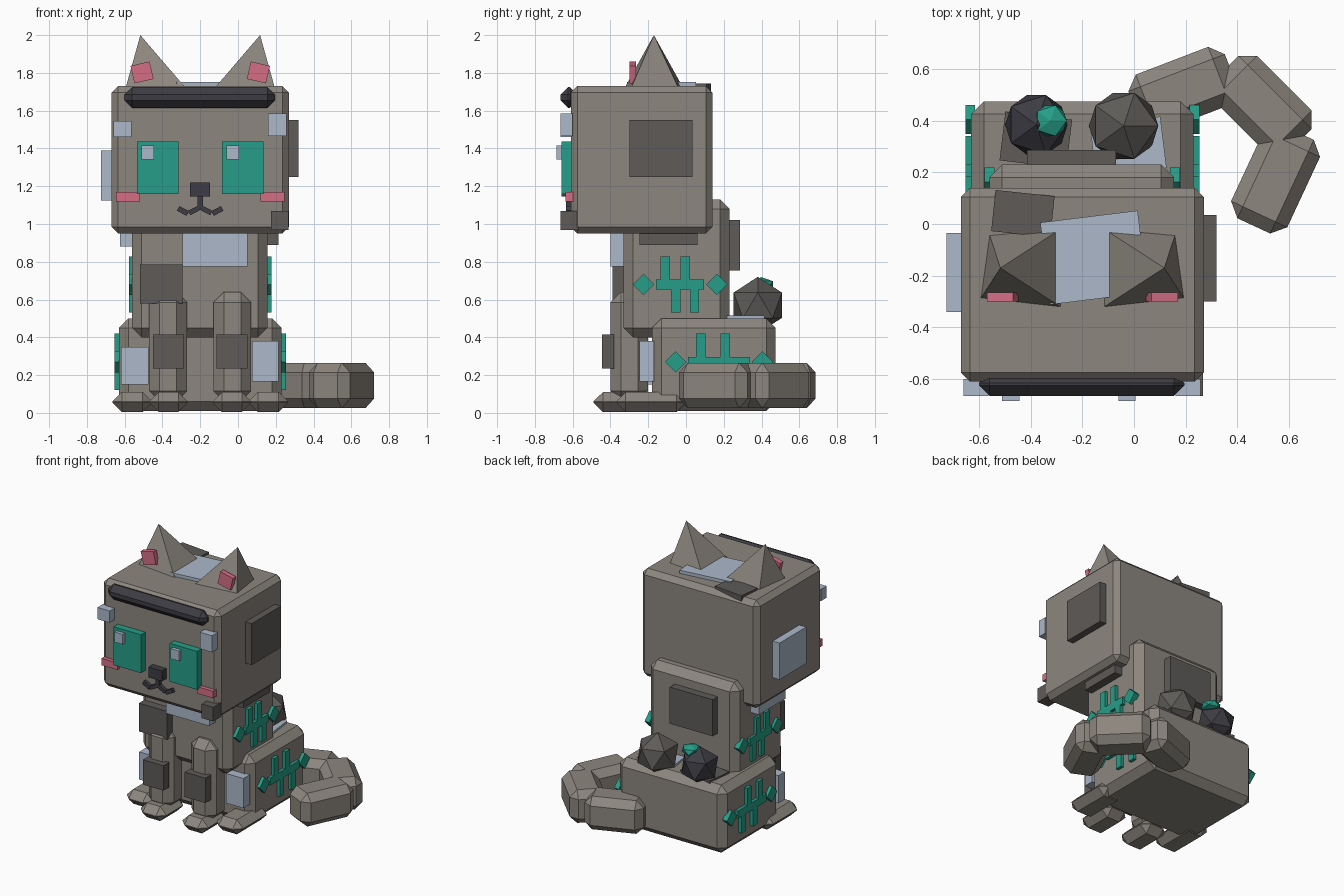
import bpy, bmesh, math
from mathutils import Matrix, Vector

if "Cube" in bpy.data.objects:
    bpy.data.objects.remove(bpy.data.objects["Cube"])

def material(name, r, g, b):
    m = bpy.data.materials.new(name)
    lin = [((c / 255 + 0.055) / 1.055) ** 2.4 for c in (r, g, b)]
    m.diffuse_color = (*lin, 1)
    m.use_nodes = True
    m.node_tree.nodes["Principled BSDF"].inputs["Base Color"].default_value = m.diffuse_color
    return m

FUR = material("warm_grey", 140, 134, 126)
DARK = material("dark_grey", 94, 91, 88)
LIGHT = material("pale_blue_grey", 172, 184, 202)
TEAL = material("teal", 38, 158, 136)
PINK = material("pink", 212, 110, 132)
COAL = material("charcoal", 60, 60, 67)
CX = -0.2  # symmetry plane of the cat

def finish(name, bm, mat):
    bmesh.ops.recalc_face_normals(bm, faces=bm.faces)
    me = bpy.data.meshes.new(name)
    bm.to_mesh(me)
    bm.free()
    me.materials.append(mat)
    ob = bpy.data.objects.new(name, me)
    bpy.context.collection.objects.link(ob)
    return ob

def box(name, mat, x, y, z, bevel=0, rot=(0, 0, 0)):
    """Box from (min, max) ranges, chamfered, rotated in degrees about its centre."""
    bm = bmesh.new()
    bmesh.ops.create_cube(bm, size=1)
    r = (x, y, z)
    bmesh.ops.scale(bm, vec=[b - a for a, b in r], verts=bm.verts)
    if bevel:
        bmesh.ops.bevel(bm, geom=list(bm.edges), offset=bevel, segments=1,
                        affect='EDGES', clamp_overlap=True)
    for axis, a in zip("XYZ", rot):
        bmesh.ops.rotate(bm, cent=(0, 0, 0), matrix=Matrix.Rotation(math.radians(a), 3, axis), verts=bm.verts)
    bmesh.ops.translate(bm, vec=[(a + b) / 2 for a, b in r], verts=bm.verts)
    return finish(name, bm, mat)

def pair(name, mat, x, y, z, bevel=0, rot=(0, 0, 0)):
    """Right-hand box and its mirror across the cat's centre plane."""
    box(name + "_right", mat, x, y, z, bevel, rot)
    box(name + "_left", mat, (2 * CX - x[1], 2 * CX - x[0]), y, z, bevel, (rot[0], -rot[1], -rot[2]))

def stone(name, mat, pos, radius, squash=1):
    bm = bmesh.new()
    bmesh.ops.create_icosphere(bm, subdivisions=1, radius=radius)
    bmesh.ops.scale(bm, vec=(1, 1, squash), verts=bm.verts)
    bmesh.ops.translate(bm, vec=pos, verts=bm.verts)
    finish(name, bm, mat)

# Body masses
box("head", FUR, (-0.67, 0.27), (-0.61, 0.14), (0.95, 1.73), 0.035)
box("torso", FUR, (-0.56, 0.155), (-0.33, 0.23), (0.40, 1.13), 0.05)
box("hips", FUR, (-0.63, 0.23), (-0.18, 0.475), (0.01, 0.50), 0.05)

# Legs and feet
pair("front_leg", FUR, (-0.13, 0.07), (-0.40, -0.20), (0.06, 0.64), 0.055)
pair("front_paw", FUR, (-0.135, 0.07), (-0.49, -0.20), (0.005, 0.11), 0.05)
pair("hind_paw", FUR, (0.055, 0.265), (-0.37, 0.0), (0.005, 0.11), 0.05)
pair("leg_patch", DARK, (-0.115, 0.05), (-0.445, -0.38), (0.235, 0.415))

# Curled tail
for i, (x, y, a) in enumerate([(0.19, 0.52, 21), (0.497, 0.46, -45), (0.548, 0.174, 65)]):
    box(f"tail_segment_{i + 1}", FUR, (x - 0.2, x + 0.2), (y - 0.12, y + 0.12), (0.025, 0.265), 0.05, (0, 0, a))

# Ears: four-sided spikes with pink plates
for side, s in (("right", 1), ("left", -1)):
    bm = bmesh.new()
    base = [(0.085, -0.32, 1.73), (0.395, -0.29, 1.72), (0.36, -0.04, 1.72), (0.085, -0.02, 1.73)]
    vs = [bm.verts.new((CX + s * x, y, z)) for x, y, z in base]
    tip = bm.verts.new((CX + s * 0.317, -0.17, 2.0))
    bm.faces.new(vs)
    for i in range(4):
        bm.faces.new((vs[i], vs[(i + 1) % 4], tip))
    finish("ear_" + side, bm, FUR)
pair("inner_ear", PINK, (0.056, 0.16), (-0.30, -0.265), (1.755, 1.85), 0, (0, 13, 0))

# Face
box("brow", COAL, (-0.6, 0.195), (-0.665, -0.575), (1.615, 1.725), 0.04)
pair("eye", TEAL, (-0.085, 0.135), (-0.66, -0.60), (1.16, 1.437))
for side, x in (("left", -0.51), ("right", -0.06)):
    box("eye_glint_" + side, LIGHT, (x, x + 0.066), (-0.685, -0.65), (1.342, 1.415))
pair("cheek", PINK, (0.12, 0.247), (-0.638, -0.595), (1.12, 1.17))
box("nose", COAL, (-0.255, -0.147), (-0.66, -0.60), (1.145, 1.22))
box("mouth_stem", COAL, (-0.214, -0.186), (-0.635, -0.60), (1.08, 1.15))
pair("mouth_inner", COAL, (-0.198, -0.138), (-0.635, -0.60), (1.059, 1.085), 0, (0, 28, 0))
pair("mouth_outer", COAL, (-0.138, -0.08), (-0.635, -0.60), (1.055, 1.083), 0, (0, -28, 0))

# Head patches
box("temple_patch_left", LIGHT, (-0.66, -0.563), (-0.665, -0.60), (1.46, 1.545))
box("temple_patch_right", LIGHT, (0.16, 0.257), (-0.665, -0.60), (1.465, 1.585))
box("jaw_patch", DARK, (0.175, 0.267), (-0.665, -0.57), (0.967, 1.07))
box("head_side_patch_left", LIGHT, (-0.725, -0.65), (-0.34, -0.035), (1.125, 1.39))
box("head_side_patch_right", DARK, (0.25, 0.32), (-0.30, 0.035), (1.25, 1.55))
box("crown_patch", LIGHT, (-0.345, 0.035), (-0.29, 0.03), (1.70, 1.753), 0, (0, 0, 7))
box("crown_patch_dark", DARK, (-0.545, -0.315), (-0.04, 0.12), (1.70, 1.745), 0, (0, 0, -6))

# Torso and hip patches
box("chest_patch", LIGHT, (-0.295, 0.05), (-0.40, -0.32), (0.775, 1.0))
box("chest_patch_dark", DARK, (-0.52, -0.295), (-0.39, -0.32), (0.58, 0.785))
box("back_patch", DARK, (-0.415, -0.07), (0.20, 0.287), (0.755, 1.02))
box("shoulder_patch_right", DARK, (0.12, 0.215), (-0.245, 0.06), (0.89, 1.08))
box("shoulder_patch_left", LIGHT, (-0.625, -0.53), (-0.245, 0.06), (0.88, 1.08))
box("hip_patch_left", LIGHT, (-0.62, -0.475), (-0.245, -0.17), (0.15, 0.35))
box("hip_patch_right", LIGHT, (0.075, 0.215), (-0.245, -0.17), (0.165, 0.38))
box("rump_patch_light", LIGHT, (-0.16, 0.115), (0.20, 0.40), (0.46, 0.515), 0, (0, 0, 7))
box("rump_patch_dark", DARK, (-0.51, -0.25), (0.23, 0.42), (0.46, 0.512), 0, (0, 0, -7))

# Teal side markings: crossbar, staggered upright bars and end diamonds
def marking(name, x, zc, bar, ups, downs, diamonds, reach):
    pair(name + "_bar", TEAL, x, bar, (zc - 0.027, zc + 0.027))
    for i, y in enumerate(ups):
        pair(f"{name}_up_{i}", TEAL, x, (y, y + 0.05), (zc, zc + reach))
    for i, y in enumerate(downs):
        pair(f"{name}_down_{i}", TEAL, x, (y, y + 0.05), (zc - reach, zc))
    for i, y in enumerate(diamonds):
        pair(f"{name}_diamond_{i}", TEAL, x, (y - 0.04, y + 0.04), (zc - 0.04, zc + 0.04), 0, (45, 0, 0))

marking("torso_mark", (0.14, 0.178), 0.68, (-0.16, 0.095), (-0.135, -0.03), (-0.08, 0.02), (-0.225, 0.163), 0.148)
marking("hip_mark", (0.215, 0.253), 0.27, (0.01, 0.34), (0.052, 0.182), (0.117, 0.247), (-0.055, 0.405), 0.15)

# Stones resting on the rump
stone("stone_dark", COAL, (-0.378, 0.384, 0.575), 0.135)
stone("stone_grey", DARK, (-0.04, 0.38, 0.57), 0.15)
stone("stone_gem", TEAL, (-0.323, 0.40, 0.68), 0.07, 0.55)
